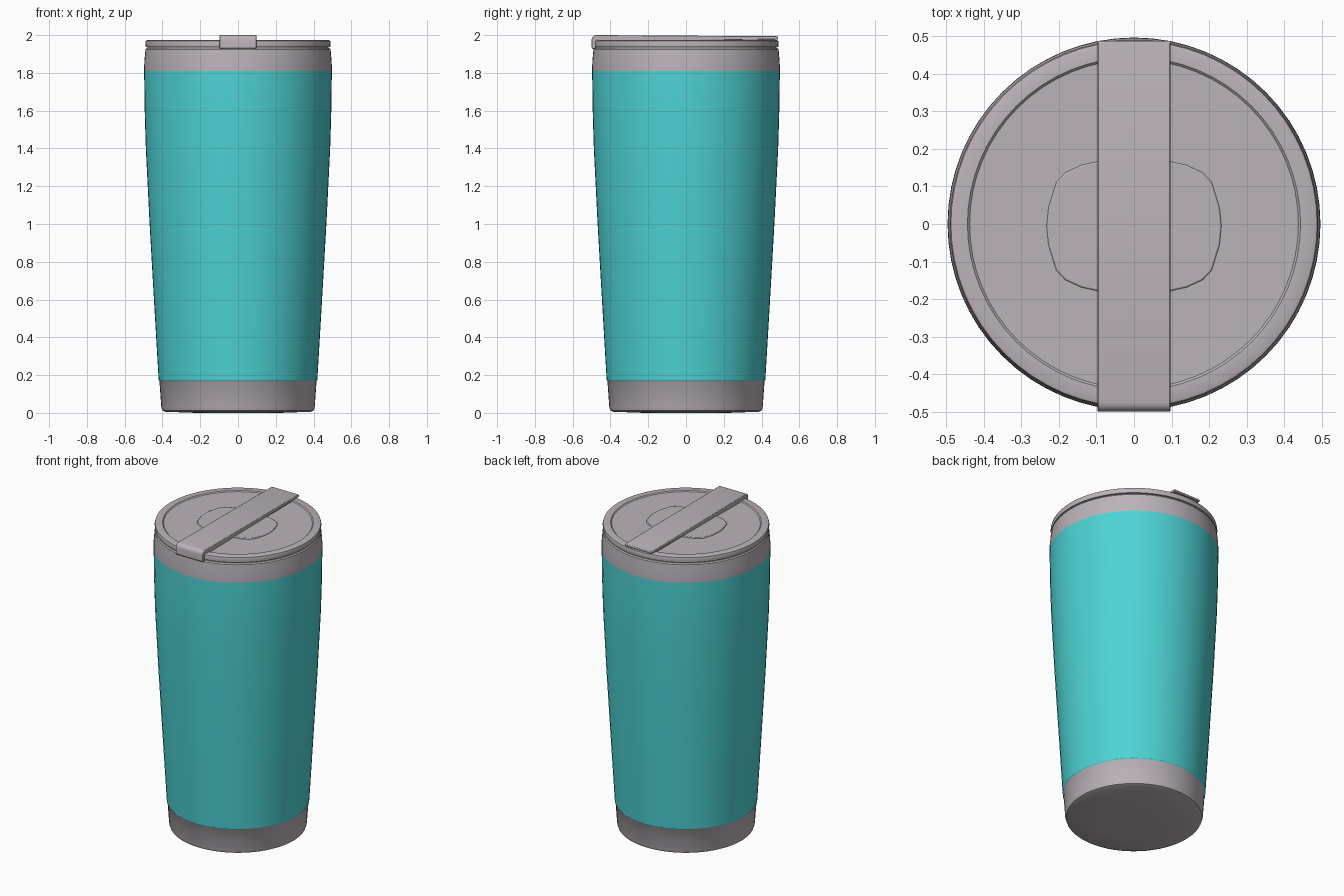
import bpy
import bmesh
from math import cos, sin, pi, radians

cube = bpy.data.objects.get("Cube")
if cube:
    bpy.data.objects.remove(cube, do_unlink=True)


def material(name, rgb):
    m = bpy.data.materials.new(name)
    m.use_nodes = True
    m.diffuse_color = (*rgb, 1)
    m.node_tree.nodes["Principled BSDF"].inputs["Base Color"].default_value = (*rgb, 1)
    return m


GREY = material("warm grey", (0.50, 0.45, 0.485))
TEAL = material("teal", (0.075, 0.65, 0.66))


def finish(name, bm, mats, angle=35):
    bmesh.ops.remove_doubles(bm, verts=bm.verts, dist=1e-5)
    bmesh.ops.recalc_face_normals(bm, faces=bm.faces)
    mesh = bpy.data.meshes.new(name)
    bm.to_mesh(mesh)
    bm.free()
    obj = bpy.data.objects.new(name, mesh)
    bpy.context.collection.objects.link(obj)
    for m in mats:
        mesh.materials.append(m)
    bpy.ops.object.select_all(action="DESELECT")
    obj.select_set(True)
    bpy.context.view_layer.objects.active = obj
    bpy.ops.object.shade_smooth_by_angle(angle=radians(angle))
    return obj


def lathe(name, profile, mats, steps=64):
    """Spin a radius/height profile around the z axis."""
    bm = bmesh.new()
    verts = [bm.verts.new((r, 0, z)) for r, z in profile]
    edges = [bm.edges.new(pair) for pair in zip(verts, verts[1:])]
    bmesh.ops.spin(bm, geom=verts + edges, cent=(0, 0, 0), axis=(0, 0, 1),
                   angle=2 * pi, steps=steps)
    bmesh.ops.dissolve_degenerate(bm, dist=1e-5, edges=bm.edges)
    return finish(name, bm, mats)


def extrude(name, points, depth, mats, bevel):
    """Extrude a closed outline along the depth vector and soften its edges."""
    bm = bmesh.new()
    face = bm.faces.new([bm.verts.new(p) for p in points])
    ext = bmesh.ops.extrude_face_region(bm, geom=[face])["geom"]
    bmesh.ops.translate(bm, vec=depth, verts=[v for v in ext if isinstance(v, bmesh.types.BMVert)])
    obj = finish(name, bm, mats)
    mod = obj.modifiers.new("soft edges", "BEVEL")
    mod.width = bevel
    mod.segments = 2
    return obj


# Tapered cup: bare bands at foot and rim, coloured sleeve between
LOW, HIGH = 0.17, 1.81
cup = lathe("cup_body", [
    (0, 0), (0.22, 0), (0.385, 0.006), (0.4, 0.012), (0.406, 0.03), (0.416, LOW),
    (0.42, LOW + 0.005), (0.445, 0.6), (0.468, 1.0), (0.488, 1.4), (0.494, 1.6),
    (0.497, HIGH), (0.496, 1.86), (0.49, 1.925), (0.484, 1.932), (0, 1.932)],
    [GREY, TEAL])
for p in cup.data.polygons:
    p.material_index = int(LOW < p.center.z < HIGH)

# Lid with a rounded rim and a shallow ring groove
lathe("lid", [
    (0, 1.925), (0.478, 1.925), (0.478, 1.936), (0.488, 1.938), (0.491, 1.96),
    (0.488, 1.97), (0.48, 1.973), (0.444, 1.973), (0.438, 1.967), (0, 1.967)], [GREY])

# Low rounded boss in the middle of the lid
quarter = [(0.233, 0), (0.228, 0.05), (0.207, 0.118), (0.183, 0.143), (0.14, 0.163),
           (0.09, 0.174), (0, 0.18)]
right_side = [(x, -y) for x, y in reversed(quarter)] + quarter[1:]
outline = right_side + [(-x, -y) for x, y in right_side[1:-1]]
extrude("lid_boss", [(x, y - 0.006, 1.96) for x, y in outline], (0, 0, 0.013), [GREY], 0.004)

# Flat strap across the lid, hooked down over the front rim
arc = [(-0.475 + 0.025 * cos(a), 1.975 + 0.025 * sin(a))
       for a in (pi / 2 + i * pi / 8 for i in range(5))]
side = [(0.488, 1.978), (0.488, 1.992), (0.48, 1.994)] + arc + [
    (-0.5, 1.935), (-0.494, 1.927), (-0.482, 1.927), (-0.478, 1.935), (-0.478, 1.965)]
extrude("lid_strap", [(-0.097, y, z) for y, z in side], (0.194, 0, 0), [GREY], 0.003)

# Web that seats the strap on the lid
extrude("strap_web", [(-0.088, y, z) for y, z in
        ((-0.47, 1.962), (0.47, 1.962), (0.47, 1.98), (-0.47, 1.98))],
        (0.176, 0, 0), [GREY], 0.002)
